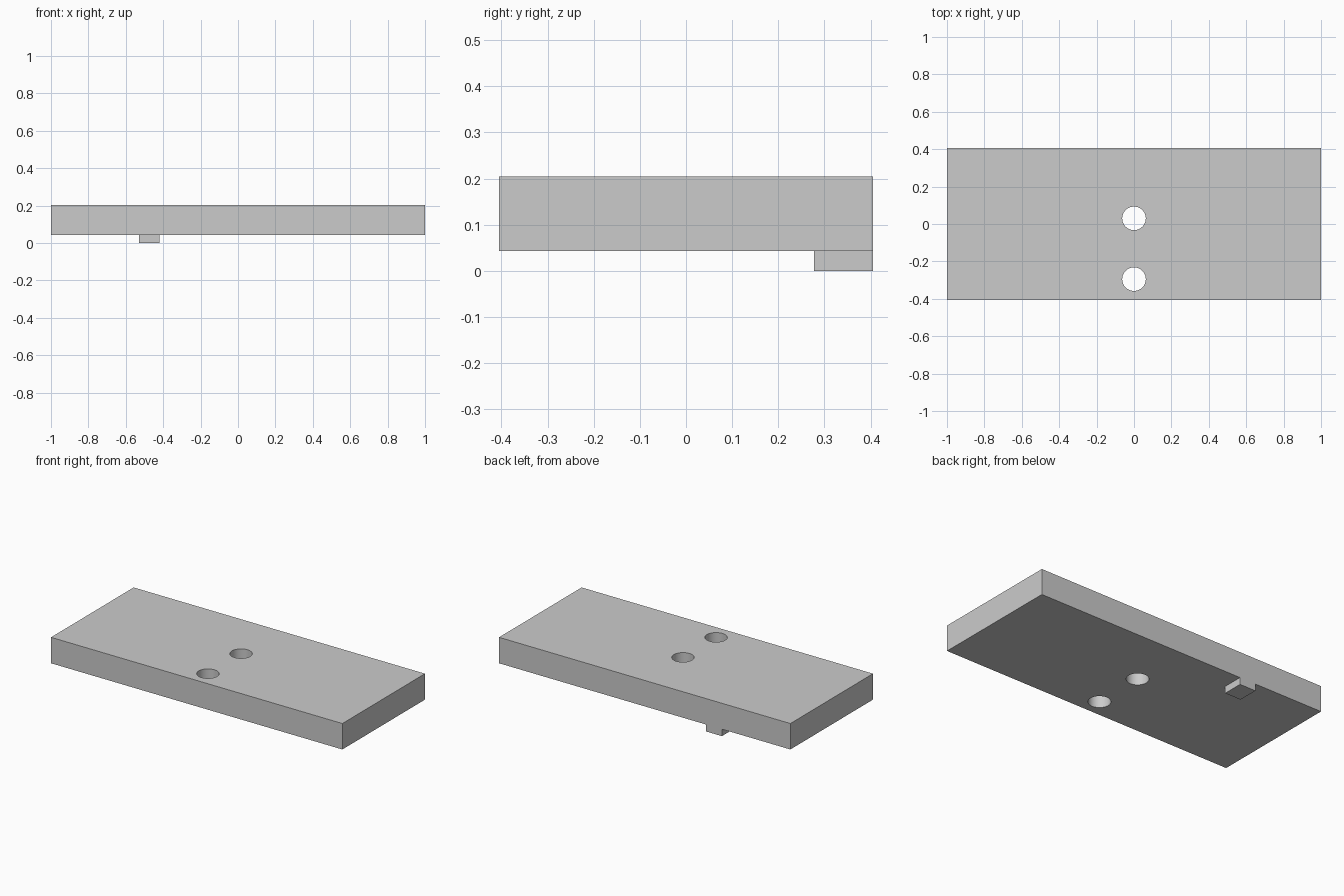
import bpy
import math

default = bpy.data.objects.get("Cube")
if default:
    bpy.data.objects.remove(default, do_unlink=True)

# Single plain grey finish
grey = bpy.data.materials.new("light_grey")
grey.use_nodes = True
colour = (0.6, 0.6, 0.6, 1.0)
grey.diffuse_color = colour
grey.node_tree.nodes["Principled BSDF"].inputs["Base Color"].default_value = colour


def box(name, low, high):
    """Box spanning two opposite corners."""
    bpy.ops.mesh.primitive_cube_add(size=1)
    obj = bpy.context.object
    obj.name = name
    for v in obj.data.vertices:
        v.co = [lo + (c + 0.5) * (hi - lo) for c, lo, hi in zip(v.co, low, high)]
    obj.data.materials.append(grey)
    return obj


def combine(target, tool, operation):
    """Apply a boolean and discard the tool object."""
    tool.hide_render = True
    mod = target.modifiers.new(operation.lower(), "BOOLEAN")
    mod.operation = operation
    mod.solver = "EXACT"
    mod.object = tool
    bpy.ops.object.select_all(action="DESELECT")
    target.select_set(True)
    bpy.context.view_layer.objects.active = target
    bpy.ops.object.modifier_apply(modifier=mod.name)
    bpy.data.objects.remove(tool, do_unlink=True)


HALF_DEPTH = 0.405
BOTTOM, TOP = 0.043, 0.204

# Flat plate with a small locating tab flush with its back edge
plate = box("plate", (-1, -HALF_DEPTH, BOTTOM), (1, HALF_DEPTH, TOP))
tab = box("locating_tab", (-0.53, 0.278, 0), (-0.42, HALF_DEPTH, BOTTOM + 0.05))
combine(plate, tab, "UNION")

# Two round through holes on the centre line
for y in (0.03, -0.295):
    bpy.ops.mesh.primitive_cylinder_add(vertices=64, radius=0.063, depth=1,
                                        location=(0, y, TOP / 2))
    cutter = bpy.context.object
    cutter.name = "hole_cutter"
    cutter.data.materials.append(grey)
    combine(plate, cutter, "DIFFERENCE")

# Smooth hole walls, crisp edges elsewhere
bpy.ops.object.shade_smooth_by_angle(angle=math.radians(30))
